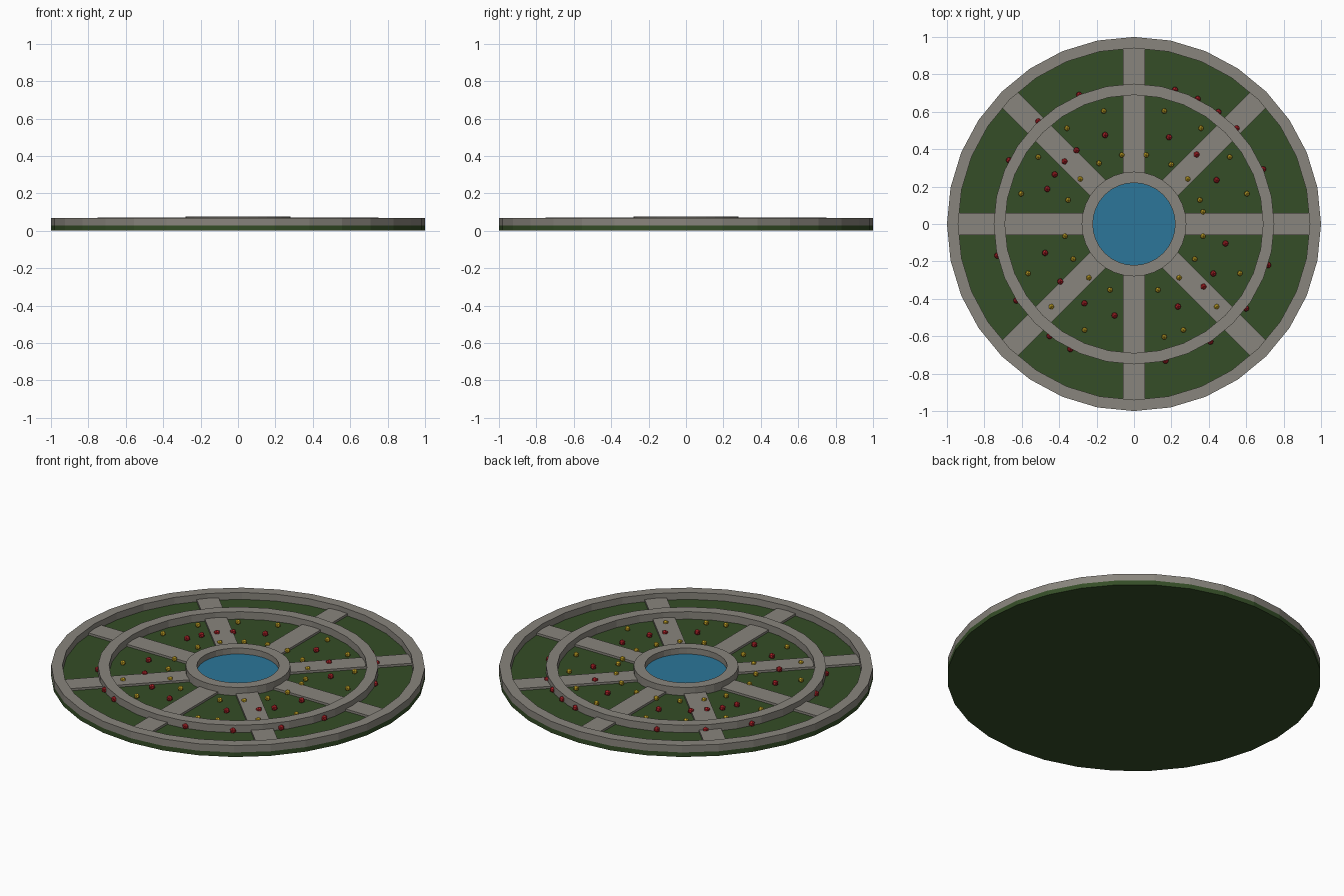
import bpy, bmesh
from math import sin, cos, pi, radians
from mathutils import Matrix

if "Cube" in bpy.data.objects:
    bpy.data.objects.remove(bpy.data.objects["Cube"])

SIDES = 32


def material(name, rgb):
    m = bpy.data.materials.new(name)
    m.diffuse_color = (*rgb, 1)
    m.use_nodes = True
    m.node_tree.nodes["Principled BSDF"].inputs["Base Color"].default_value = m.diffuse_color
    return m


GRASS = material("grass", (0.035, 0.075, 0.02))
STONE = material("stone", (0.25, 0.235, 0.205))
WATER = material("water", (0.025, 0.18, 0.32))
RED = material("red_petals", (0.40, 0.015, 0.02))
YELLOW = material("yellow_petals", (0.60, 0.40, 0.02))


def add_object(name, bm, mat):
    bmesh.ops.recalc_face_normals(bm, faces=bm.faces)
    me = bpy.data.meshes.new(name)
    bm.to_mesh(me)
    bm.free()
    me.materials.append(mat)
    ob = bpy.data.objects.new(name, me)
    bpy.context.collection.objects.link(ob)
    return ob


def disc(name, r, z0, z1, mat):
    bm = bmesh.new()
    bmesh.ops.create_cone(bm, cap_ends=True, segments=SIDES, radius1=r, radius2=r,
                          depth=z1 - z0, matrix=Matrix.Translation((0, 0, (z0 + z1) / 2)))
    add_object(name, bm, mat)


def ring(name, r_in, r_out, z0, z1, mat):
    bm = bmesh.new()
    profile = [(r_in, z0), (r_out, z0), (r_out, z1), (r_in, z1)]
    loops = []
    for i in range(SIDES):
        a = 2 * pi * i / SIDES
        loops.append([bm.verts.new((r * cos(a), r * sin(a), z)) for r, z in profile])
    for i in range(SIDES):
        p, q = loops[i], loops[(i + 1) % SIDES]
        for k in range(4):
            n = (k + 1) % 4
            bm.faces.new((p[k], q[k], q[n], p[n]))
    add_object(name, bm, mat)


def flowers(name, radius, angles, size, mat):
    bm = bmesh.new()
    for a in angles:
        t = radians(a)
        bmesh.ops.create_icosphere(
            bm, subdivisions=1, radius=size,
            matrix=Matrix.Translation((radius * cos(t), radius * sin(t), 0.04)))
    add_object(name, bm, mat)


# Lawn and pond
disc("lawn", 1.0, 0.0, 0.027, GRASS)
disc("pond_water", 0.225, 0.02, 0.04, WATER)

# Stone kerbs
ring("outer_kerb", 0.94, 1.0, 0.027, 0.068, STONE)
ring("middle_kerb", 0.69, 0.75, 0.02, 0.071, STONE)
ring("pond_rim", 0.22, 0.28, 0.02, 0.075, STONE)

# Eight straight paths from the pond to the outer kerb
bm = bmesh.new()
for i in range(8):
    bmesh.ops.create_cube(bm, size=1, matrix=Matrix.Rotation(i * pi / 4, 4, 'Z')
                          @ Matrix.Translation((0.605, 0, 0.031))
                          @ Matrix.Diagonal((0.69, 0.12, 0.018, 1)))
add_object("paths", bm, STONE)

# Flower rows, as angles round the garden
flowers("inner_yellow_flowers", 0.375,
        [10, 20, 40, 58, 80, 100, 120, 140, 160,
         -10, -30, -50, -70, -110, -130, -150, -170], 0.016, YELLOW)
flowers("inner_red_flowers", 0.50,
        [28, 48, 68, 108, 128, 138, 148, 158,
         -12, -32, -42, -62, -102, -122, -142, -162], 0.018, RED)
flowers("outer_yellow_flowers", 0.625,
        [15, 35, 55, 75, 105, 125, 145, 165,
         -25, -45, -65, -75, -115, -135, -155], 0.016, YELLOW)
flowers("outer_red_flowers", 0.75,
        [23, 43, 53, 63, 73, 113, 133, 153,
         -17, -37, -57, -77, -117, -127, -147, -167], 0.018, RED)
